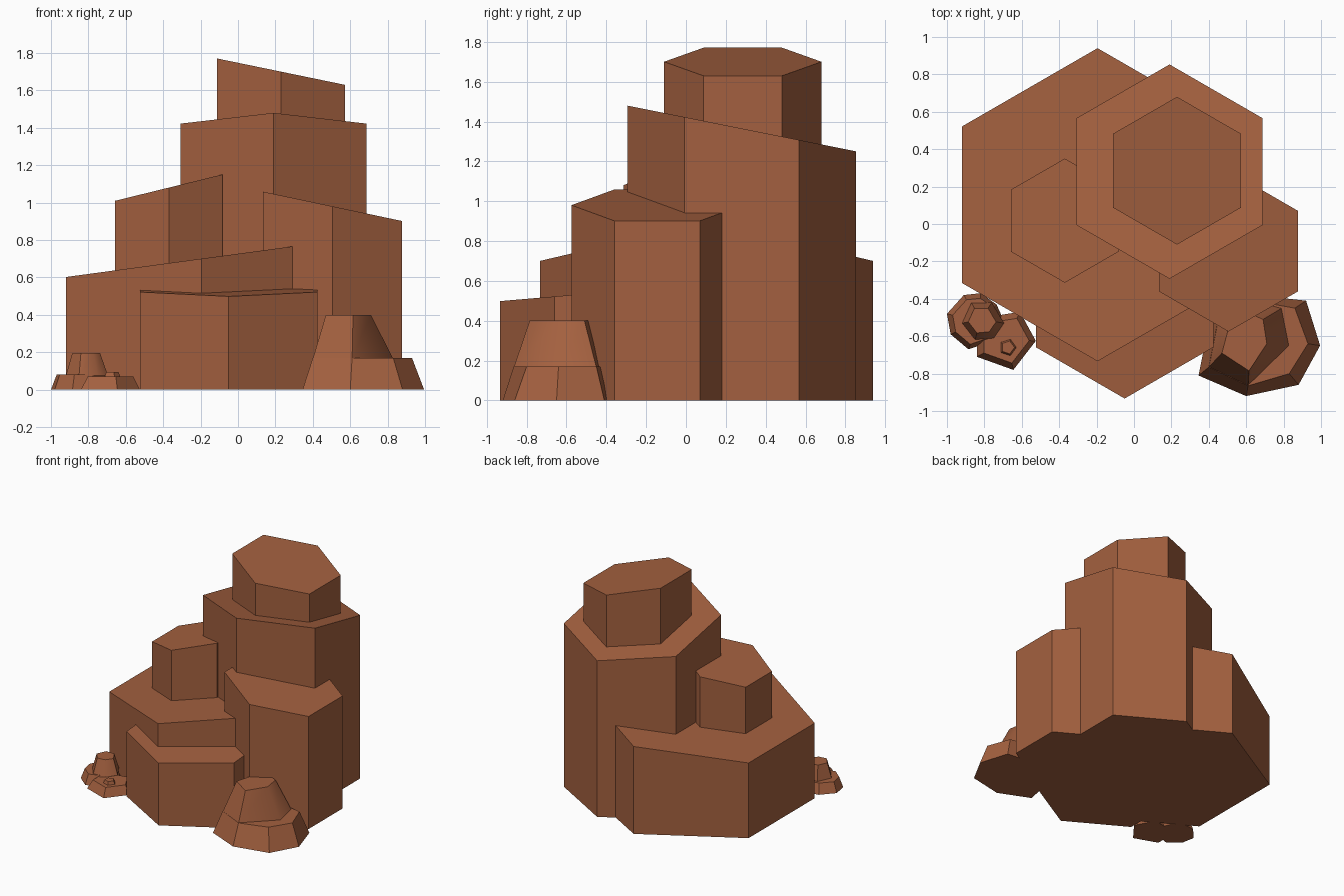
import bpy
import bmesh
from math import sin, cos, pi, radians

cube = bpy.data.objects.get("Cube")
if cube:
    bpy.data.objects.remove(cube, do_unlink=True)

# Single red sandstone colour
rock = bpy.data.materials.new("red sandstone")
rock.use_nodes = True
rock.diffuse_color = (0.37, 0.118, 0.05, 1)
bsdf = rock.node_tree.nodes["Principled BSDF"]
bsdf.inputs["Base Color"].default_value = rock.diffuse_color
bsdf.inputs["Roughness"].default_value = 0.9


def loft(name, rings, smooth=False):
    """Closed solid through rings of equal length, lowest ring first."""
    bm = bmesh.new()
    loops = [[bm.verts.new(p) for p in ring] for ring in rings]
    n = len(loops[0])
    for low, high in zip(loops, loops[1:]):
        for i in range(n):
            j = (i + 1) % n
            bm.faces.new((low[i], low[j], high[j], high[i]))
    bm.faces.new(loops[0])
    bm.faces.new(loops[-1])
    bmesh.ops.recalc_face_normals(bm, faces=bm.faces)
    mesh = bpy.data.meshes.new(name)
    bm.to_mesh(mesh)
    bm.free()
    mesh.materials.append(rock)
    obj = bpy.data.objects.new(name, mesh)
    bpy.context.collection.objects.link(obj)
    if smooth:
        bpy.ops.object.select_all(action="DESELECT")
        obj.select_set(True)
        bpy.context.view_layer.objects.active = obj
        bpy.ops.object.shade_smooth_by_angle(angle=radians(50))
    return obj


def column(name, x, y, radius, height, slope_x=0, slope_y=0):
    """Hexagonal column with a sloping top."""
    offsets = [(radius * sin(k * pi / 3), radius * cos(k * pi / 3)) for k in range(6)]
    base = [(x + a, y + b, 0) for a, b in offsets]
    top = [(x + a, y + b, height + slope_x * a + slope_y * b) for a, b in offsets]
    loft(name, (base, top))


def level(points, z):
    return [(x, y, z) for x, y in points]


def shrink(points, centre, factor):
    return [(centre[0] + (x - centre[0]) * factor,
             centre[1] + (y - centre[1]) * factor) for x, y in points]


# Stepped cluster of columns
column("broad_base_column", -0.195, 0.103, 0.837, 0.70, slope_x=0.135)
column("tall_column", 0.19, 0.28, 0.573, 1.365, slope_y=-0.2)
column("summit_column", 0.23, 0.285, 0.395, 1.70, slope_x=-0.206)
column("left_column", -0.37, 0.018, 0.332, 1.08, slope_x=0.245)
column("right_column", 0.505, -0.145, 0.43, 0.98, slope_x=-0.211)
column("front_column", -0.05, -0.385, 0.548, 0.545, slope_y=0.085)

# Large boulder: low shelf with a taller peak flush to one side
shelf = [(0.345, -0.81), (0.6, -0.92), (0.88, -0.86), (0.995, -0.65),
         (0.92, -0.41), (0.65, -0.38), (0.41, -0.49)]
rim = [(0.40, -0.765), (0.61, -0.865), (0.83, -0.80), (0.93, -0.64),
       (0.86, -0.45), (0.64, -0.41), (0.45, -0.51)]
loft("boulder_shelf", (level(shelf, 0), level(rim, 0.17)))
foot = [rim[0], rim[1], (0.83, -0.65), (0.79, -0.45), rim[5], rim[6]]
crown = [(0.47, -0.69), (0.615, -0.785), (0.71, -0.64), (0.69, -0.51),
         (0.61, -0.475), (0.51, -0.54)]
loft("boulder_peak", (level(foot, 0.165), level(crown, 0.40)), smooth=True)

# Small stone with a raised knob
stone = [(-1.0, -0.48), (-0.98, -0.59), (-0.885, -0.67), (-0.77, -0.63),
         (-0.69, -0.53), (-0.735, -0.43), (-0.82, -0.37), (-0.91, -0.38)]
loft("small_stone", (level(stone, 0), level(shrink(stone, (-0.83, -0.52), 0.82), 0.08)))
knob = [(-0.92, -0.53), (-0.85, -0.62), (-0.75, -0.61), (-0.695, -0.53),
        (-0.76, -0.42), (-0.87, -0.42)]
loft("small_stone_knob",
     (level(knob, 0.075), level(shrink(knob, (-0.82, -0.51), 0.66), 0.195)), smooth=True)

# Flat stone with a tiny five-sided cap
slab = [(-0.84, -0.71), (-0.645, -0.78), (-0.525, -0.625), (-0.61, -0.47),
        (-0.80, -0.5), (-0.84, -0.62)]
loft("flat_stone", (level(slab, 0), level(shrink(slab, (-0.68, -0.62), 0.77), 0.07)))
cap = [(-0.675 + 0.048 * cos(k * 2 * pi / 5), -0.66 + 0.048 * sin(k * 2 * pi / 5))
       for k in range(5)]
loft("flat_stone_cap", (level(cap, 0.065), level(shrink(cap, (-0.675, -0.66), 0.75), 0.095)))
